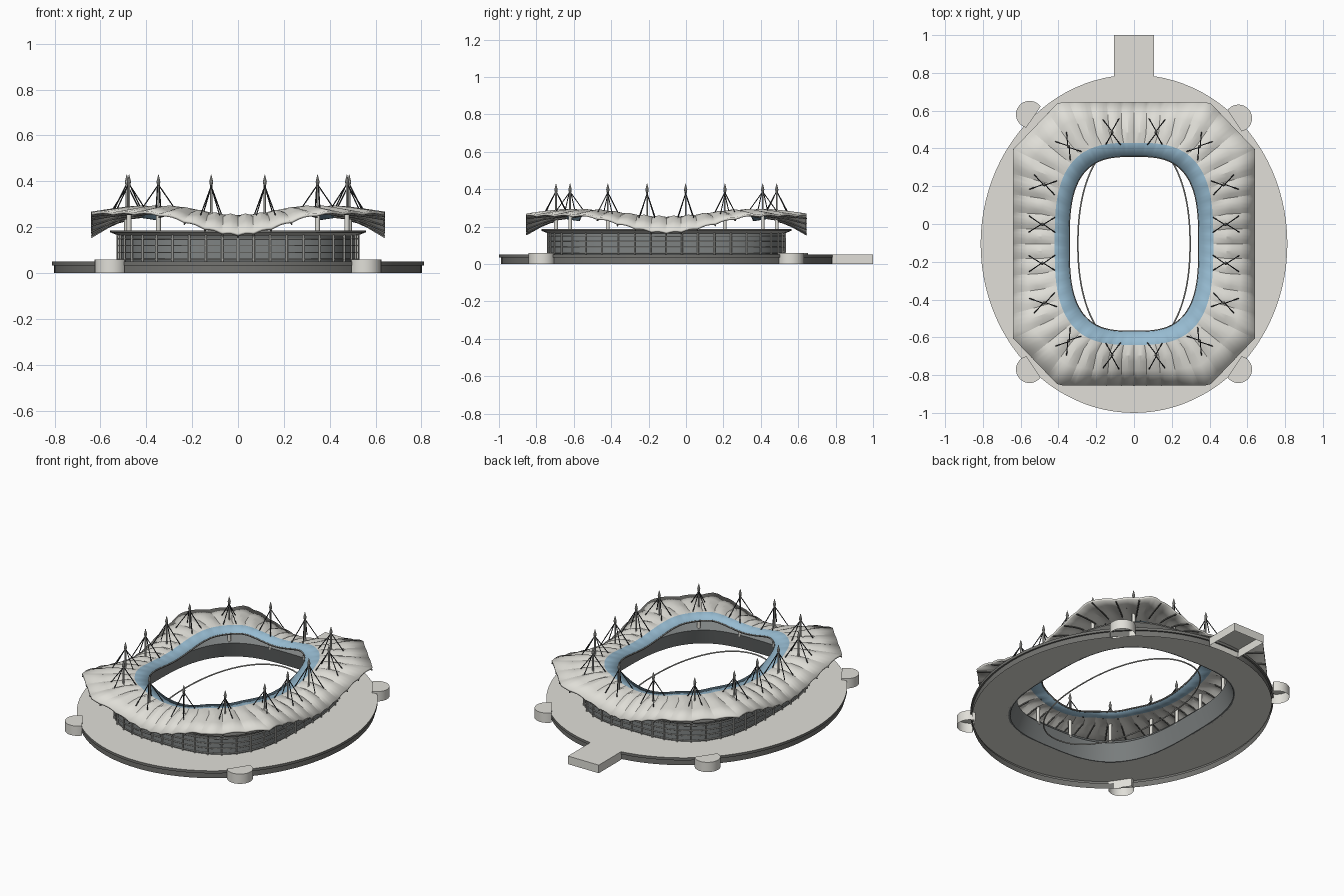
import bpy, bmesh, math
from mathutils import Vector

if "Cube" in bpy.data.objects:
    bpy.data.objects.remove(bpy.data.objects["Cube"])

CY = -0.105          # middle of the bowl
PANELS, SUB = 48, 4  # roof panels and facets per panel


def material(name, rgb):
    m = bpy.data.materials.new(name)
    m.use_nodes = True
    m.diffuse_color = (*rgb, 1)
    m.node_tree.nodes["Principled BSDF"].inputs["Base Color"].default_value = (*rgb, 1)
    return m


CONCRETE = material("pale concrete", (0.75, 0.74, 0.69))
ROOF = material("roof membrane", (0.74, 0.73, 0.68))
DARK = material("dark concrete", (0.17, 0.17, 0.16))
GLAZING = material("grey glazing", (0.21, 0.225, 0.225))
FRAME = material("facade frame", (0.52, 0.52, 0.49))
BLUE = material("blue glass", (0.31, 0.5, 0.64))
STEEL = material("dark steel", (0.035, 0.037, 0.04))


def oval(a, b, n, t):
    """Point on a rounded oval, found along the ray for parameter t."""
    th = math.atan2(b * math.sin(t), a * math.cos(t))
    c, s = math.cos(th), math.sin(th)
    r = (abs(c / a) ** n + abs(s / b) ** n) ** (-1 / n)
    return Vector((r * c, r * s, 0))


def normal(p, a, b):
    return Vector((p.x * abs(p.x) / a ** 3, p.y * abs(p.y) / b ** 3, 0)).normalized()


def ring(a, b, n, z, count=96):
    return [oval(a, b, n, math.tau * i / count) + Vector((0, 0, z)) for i in range(count)]


def finish(name, bm, mats, angle=30):
    bmesh.ops.recalc_face_normals(bm, faces=bm.faces)
    me = bpy.data.meshes.new(name)
    bm.to_mesh(me)
    bm.free()
    ob = bpy.data.objects.new(name, me)
    bpy.context.collection.objects.link(ob)
    for m in mats:
        me.materials.append(m)
    bpy.ops.object.select_all(action="DESELECT")
    ob.select_set(True)
    bpy.context.view_layer.objects.active = ob
    bpy.ops.object.shade_smooth_by_angle(angle=math.radians(angle))
    return ob


def loft(name, rings, mats, slots, angle=30):
    """Skin a list of rings; slots gives the material of each band."""
    bm = bmesh.new()
    rows = [[bm.verts.new(p) for p in r] for r in rings]
    count = len(rows[0])
    for k, slot in enumerate(slots):
        lo, hi = rows[k], rows[(k + 1) % len(rows)]
        for i in range(count):
            j = (i + 1) % count
            bm.faces.new((lo[i], lo[j], hi[j], hi[i])).material_index = slot
    ob = finish(name, bm, mats, angle)
    ob.location.y = CY
    return ob


def rods(name, paths, radius, mat, cyclic=False):
    cu = bpy.data.curves.new(name, "CURVE")
    cu.dimensions = "3D"
    cu.bevel_depth = radius
    cu.bevel_resolution = 1
    cu.use_fill_caps = True
    for path in paths:
        sp = cu.splines.new("POLY")
        sp.points.add(len(path) - 1)
        for q, p in zip(sp.points, path):
            q.co = (*p, 1)
        sp.use_cyclic_u = cyclic
    cu.materials.append(mat)
    ob = bpy.data.objects.new(name, cu)
    ob.location.y = CY
    bpy.context.collection.objects.link(ob)


# Podium deck with a skirt, open underneath and in the middle
loft("podium", [ring(0.802, 0.885, 2, 0), ring(0.802, 0.885, 2, 0.034), ring(0.812, 0.895, 2, 0.034),
                ring(0.812, 0.895, 2, 0.05), ring(0.515, 0.625, 3, 0.05)],
     [CONCRETE, DARK], [1, 1, 1, 0])

# Corner turrets cut flat towards the bowl, and the entrance block, open underneath
for label, sx, y in (("front_left", 1, -0.77), ("front_right", -1, -0.77),
                     ("back_left", 1, 0.56), ("back_right", -1, 0.58)):
    bm = bmesh.new()
    bmesh.ops.create_cone(bm, cap_ends=True, segments=32, radius1=0.072, radius2=0.072, depth=0.06)
    inward = Vector((-sx, CY - y, 0)).normalized()
    cut = bmesh.ops.bisect_plane(bm, geom=bm.verts[:] + bm.edges[:] + bm.faces[:],
                                 plane_co=inward * 0.025, plane_no=inward, clear_outer=True)
    bmesh.ops.contextual_create(bm, geom=[e for e in cut["geom_cut"] if isinstance(e, bmesh.types.BMEdge)])
    bm.normal_update()
    bmesh.ops.delete(bm, geom=[f for f in bm.faces if f.normal.z < -0.9], context="FACES")
    finish(label + "_turret", bm, [CONCRETE]).location = (sx * 0.553, y, 0.03)
bm = bmesh.new()
bmesh.ops.create_cube(bm, size=1)
bmesh.ops.scale(bm, vec=(0.21, 0.22, 0.05), verts=bm.verts)
bmesh.ops.delete(bm, geom=[f for f in bm.faces if f.normal.z < -0.9], context="FACES")
finish("entrance_block", bm, [CONCRETE]).location = (0, 0.89, 0.025)

# Facade wall with a flared top ledge and an inner shelf for the pillars
profile = [(0, 0.05), (0, 0.162), (0.04, 0.178), (0.04, 0.186), (-0.01, 0.186), (-0.045, 0.15), (-0.01, 0.05)]
loft("facade_wall", [ring(0.518 + o, 0.628 + o, 3, z) for o, z in profile],
     [GLAZING, FRAME, DARK], [0, 1, 2, 2, 0, 0, 0])
rods("facade_rails", [ring(0.523, 0.633, 3, z) for z in (0.06, 0.09, 0.12, 0.15)], 0.003, FRAME, True)
posts = []
for i in range(48):
    p = oval(0.525, 0.635, 3, math.tau * i / 48)
    posts.append([p + Vector((0, 0, 0.05)), p + Vector((0, 0, 0.17))])
rods("facade_posts", posts, 0.005, FRAME)

# Thin ring around the pitch
rods("pitch_ring", [ring(0.297, 0.56, 2.2, 0.07)], 0.004, FRAME, True)

# Roof: ridge oval projected outwards onto a rectangle with cut corners
RA, RB = 0.49, 0.59
SIDES = [Vector((1 / 0.64, 0, 0)), Vector((0, 1 / 0.75, 0)), Vector((0.893, 0.857, 0))]


def eave(p):
    d = normal(p, RA, RB)
    q, e = (Vector((abs(v.x), abs(v.y), 0)) for v in (p, d))
    return p + d * min((1 - s.dot(q)) / s.dot(e) for s in SIDES if s.dot(e) > 1e-6)


def lift(p):
    """0 in the middle of each side, 1 along the cut corners."""
    u = min(abs(p.x) / 0.4, 1) * min(abs(p.y) / 0.5, 1)
    return u * u * (3 - 2 * u)


def at(p, z):
    return Vector((p.x, p.y, z))


rings = [[] for _ in range(6)]
ribs = []
total = PANELS * SUB
for i in range(total):
    t = math.tau * i / total
    ridge = oval(RA, RB, 3, t)
    out = eave(ridge)
    u = lift(out)
    bump = 0.015 * math.sin(math.pi * (i % SUB) / SUB)
    z_out, z_ridge = 0.172 + 0.092 * u, 0.244 + 0.036 * u
    row = []
    for f, g in ((0, 0), (0.5, 0.62), (0.8, 0.9), (1, 1)):
        row.append(at(out.lerp(ridge, f), z_out + (z_ridge - z_out) * g + bump * (0.5 + 0.5 * f)))
    row += [at(oval(0.42, 0.535, 3, t), 0.252 + 0.036 * u),
            at(oval(0.345, 0.465, 3, t), 0.241 + 0.036 * u)]
    for r, p in zip(rings, row):
        r.append(p)
    if i % SUB == 0:
        ribs.append([p - Vector((0, 0, 0.016)) for p in row[:4]])
roof = loft("roof", rings, [ROOF, BLUE], [0, 0, 0, 0, 1], angle=18)
solid = roof.modifiers.new("thickness", "SOLIDIFY")
solid.thickness = 0.012
solid.offset = -1 if roof.data.polygons[0].normal.z > 0 else 1
rods("roof_ribs", ribs, 0.004, DARK)
rods("roof_inner_rim", [[p - Vector((0, 0, 0.006)) for p in rings[-1]]], 0.005, DARK, True)

# Masts: pillar, spire tip and four stay cables each
pillars, spires, cables, tips = [], [], [], []
for x, y in ((0.117, 0.59), (0.347, 0.515), (0.475, 0.313), (0.485, 0.103)):
    for sx in (1, -1):
        for sy in (1, -1):
            p = Vector((sx * x, sy * y, 0))
            d = normal(p, RA, RB)
            side = Vector((-d.y, d.x, 0))
            base = 0.244 + 0.03 * lift(eave(p))
            pillars.append([at(p, 0.14), at(p, base + 0.01)])
            spires.append([at(p, base), at(p, 0.4)])
            tips.append(p)
            for a in (-1, 1):
                for b in (-1, 1):
                    foot = p + d * 0.07 * a + side * 0.042 * b
                    cables.append([at(p - side * 0.004 * b, 0.39), at(foot, base)])
rods("mast_pillars", pillars, 0.011, CONCRETE)
rods("mast_spires", spires, 0.005, FRAME)
rods("stay_cables", cables, 0.0027, STEEL)
bm = bmesh.new()
for p in tips:
    for r1, r2, z, h in ((0.005, 0.009, 0.388, 0.02), (0.009, 0.001, 0.414, 0.032)):
        cone = bmesh.ops.create_cone(bm, cap_ends=True, segments=10, radius1=r1, radius2=r2, depth=h)
        bmesh.ops.translate(bm, vec=at(p, z), verts=cone["verts"])
finish("mast_tips", bm, [FRAME]).location.y = CY
